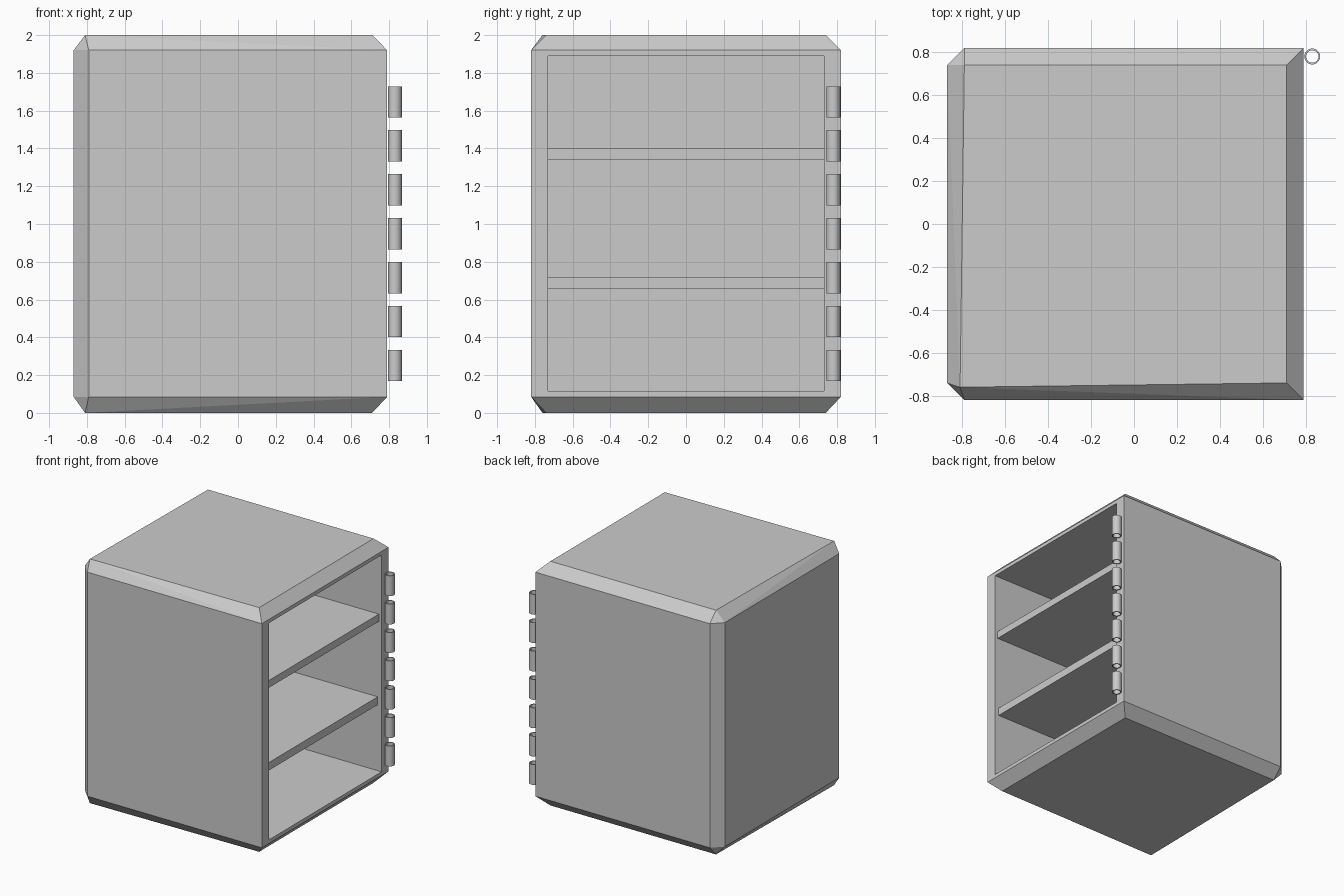
import bpy, bmesh, math
from mathutils import Vector

if "Cube" in bpy.data.objects:
    bpy.data.objects.remove(bpy.data.objects["Cube"])


def add_object(name, bm):
    me = bpy.data.meshes.new(name)
    bm.to_mesh(me)
    bm.free()
    ob = bpy.data.objects.new(name, me)
    bpy.context.collection.objects.link(ob)
    return ob


# Cabinet shell: chamfered box, the two right-hand upright edges left sharp
bm = bmesh.new()
for z_flat, z_side in ((0.0, 0.085), (2.0, 1.92)):
    for s in (-1, 1):
        bm.verts.new((0.79, s * 0.82, z_side))      # right face corner
        bm.verts.new((0.71, s * 0.74, z_flat))      # cap corner, right
        bm.verts.new((-0.79, s * 0.82, z_side))     # upright chamfer
        bm.verts.new((-0.87, s * 0.74, z_side))
    # cap corners on the left, slightly uneven
    bm.verts.new((-0.79, 0.74, z_flat))
    bm.verts.new((-0.81, -0.76, z_flat))
bmesh.ops.convex_hull(bm, input=bm.verts)
bmesh.ops.dissolve_limit(bm, angle_limit=math.radians(2), verts=bm.verts, edges=bm.edges)
bmesh.ops.recalc_face_normals(bm, faces=bm.faces)

# Opening and hollow interior on the right side
bm.faces.ensure_lookup_table()
front = max(bm.faces, key=lambda f: f.calc_center_median().x)
bmesh.ops.inset_individual(bm, faces=[front], thickness=0.03)
for v in front.verts:
    v.co = Vector((0.79, math.copysign(0.73, v.co.y), 1.89 if v.co.z > 1 else 0.115))
inner = bmesh.ops.extrude_discrete_faces(bm, faces=[front])["faces"][0]
for v in inner.verts:
    v.co.x = -0.78
add_object("cabinet_shell", bm)

# Shelves
for name, x1, z0, z1 in (("lower_shelf", 0.755, 0.655, 0.72), ("upper_shelf", 0.765, 1.34, 1.40)):
    bm = bmesh.new()
    bmesh.ops.create_cube(bm, size=1)
    for v in bm.verts:
        v.co = Vector((x1 if v.co.x > 0 else -0.78, v.co.y * 1.46, z1 if v.co.z > 0 else z0))
    add_object(name, bm)


# Hinge knuckles: open tubes
def tube(name, x, y, z0, h, r_out, r_in, n=32):
    bm = bmesh.new()
    prof = [(r_out, z0), (r_out, z0 + h), (r_in, z0 + h), (r_in, z0)]
    rings = []
    for i in range(n):
        a = 2 * math.pi * i / n
        rings.append([bm.verts.new((x + r * math.cos(a), y + r * math.sin(a), z)) for r, z in prof])
    for i in range(n):
        p, q = rings[i], rings[(i + 1) % n]
        for k in range(4):
            m = (k + 1) % 4
            bm.faces.new((p[k], q[k], q[m], p[m]))
    bmesh.ops.recalc_face_normals(bm, faces=bm.faces)
    ob = add_object(name, bm)
    bpy.ops.object.select_all(action='DESELECT')
    ob.select_set(True)
    bpy.context.view_layer.objects.active = ob
    bpy.ops.object.shade_smooth_by_angle(angle=math.radians(30))


for i in range(7):
    tube(f"hinge_knuckle_{i + 1}", 0.83, 0.78, 0.168 + i * 0.2325, 0.166, 0.037, 0.029)
